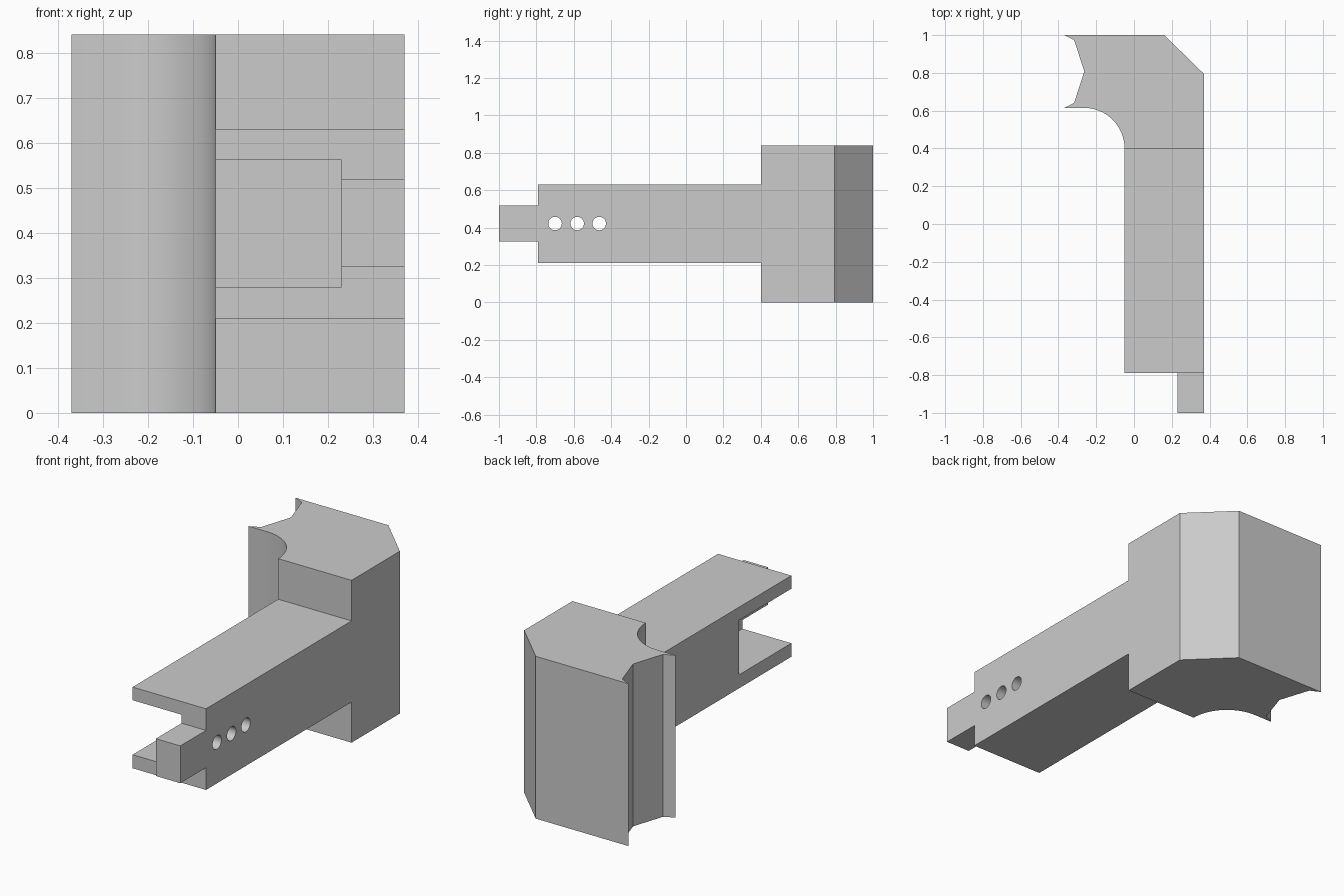
import bpy
import bmesh
from math import sin, cos, pi, radians
from mathutils import Vector, Matrix

cube = bpy.data.objects.get("Cube")
if cube:
    bpy.data.objects.remove(cube, do_unlink=True)

grey = bpy.data.materials.new("plain grey")
grey.use_nodes = True
colour = (0.6, 0.6, 0.6, 1)
grey.diffuse_color = colour
grey.node_tree.nodes["Principled BSDF"].inputs["Base Color"].default_value = colour


def add_object(name, bm):
    bmesh.ops.recalc_face_normals(bm, faces=bm.faces[:])
    mesh = bpy.data.meshes.new(name)
    bm.to_mesh(mesh)
    bm.free()
    mesh.materials.append(grey)
    obj = bpy.data.objects.new(name, mesh)
    bpy.context.collection.objects.link(obj)
    return obj


def box(name, low, high):
    bm = bmesh.new()
    bmesh.ops.create_cube(bm, size=1)
    low, high = Vector(low), Vector(high)
    bmesh.ops.scale(bm, vec=high - low, verts=bm.verts[:])
    bmesh.ops.translate(bm, vec=(low + high) / 2, verts=bm.verts[:])
    return add_object(name, bm)


def prism(name, outline, height):
    bm = bmesh.new()
    face = bm.faces.new([bm.verts.new((x, y, 0)) for x, y in outline])
    top = bmesh.ops.extrude_face_region(bm, geom=[face])["geom"]
    verts = [v for v in top if isinstance(v, bmesh.types.BMVert)]
    bmesh.ops.translate(bm, vec=(0, 0, height), verts=verts)
    return add_object(name, bm)


def rod(name, centre, radius, length):
    bm = bmesh.new()
    bmesh.ops.create_cone(bm, cap_ends=True, segments=32, radius1=radius,
                          radius2=radius, depth=length,
                          matrix=Matrix.Translation(centre) @ Matrix.Rotation(pi / 2, 4, 'Y'))
    return add_object(name, bm)


def combine(body, tool, operation):
    # Apply one boolean, then drop the tool object
    bpy.context.view_layer.objects.active = body
    mod = body.modifiers.new(operation.lower(), 'BOOLEAN')
    mod.operation = operation
    mod.solver = 'EXACT'
    mod.object = tool
    bpy.ops.object.modifier_apply(modifier=mod.name)
    bpy.data.objects.remove(tool, do_unlink=True)


# Head: chamfered rear corner, notched side and a concave fillet to the arm
side, inner, step = 0.37, -0.05, 0.40
fillet = 0.215
outline = [(side, step), (side, 0.795), (0.16, 1), (-side, 1),
           (-0.317, 0.974), (-0.263, 0.808), (-0.317, 0.641), (-side, 0.615)]
steps = 16
for i in range(steps + 1):
    a = pi / 2 * (1 - i / steps)
    outline.append((inner - fillet + fillet * cos(a), step + fillet * sin(a)))
body = prism("bracket_body", outline, 0.84)

# Arm and end tab, joined into one solid
combine(body, box("arm", (inner, -0.79, 0.21), (side, 0.5, 0.63)), 'UNION')
combine(body, box("end_tab", (0.23, -1, 0.325), (side, -0.75, 0.518)), 'UNION')

# Open pocket in the arm and three holes through its remaining wall
combine(body, box("pocket_cutter", (-0.3, -0.95, 0.28), (0.23, -0.36, 0.562)), 'DIFFERENCE')
for y in (-0.70, -0.582, -0.464):
    combine(body, rod("hole_cutter", (0.3, y, 0.422), 0.036, 0.3), 'DIFFERENCE')

# Smooth the fillet and holes, keep the corners crisp
bpy.ops.object.select_all(action='DESELECT')
body.select_set(True)
bpy.context.view_layer.objects.active = body
bpy.ops.object.shade_smooth_by_angle(angle=radians(25))
